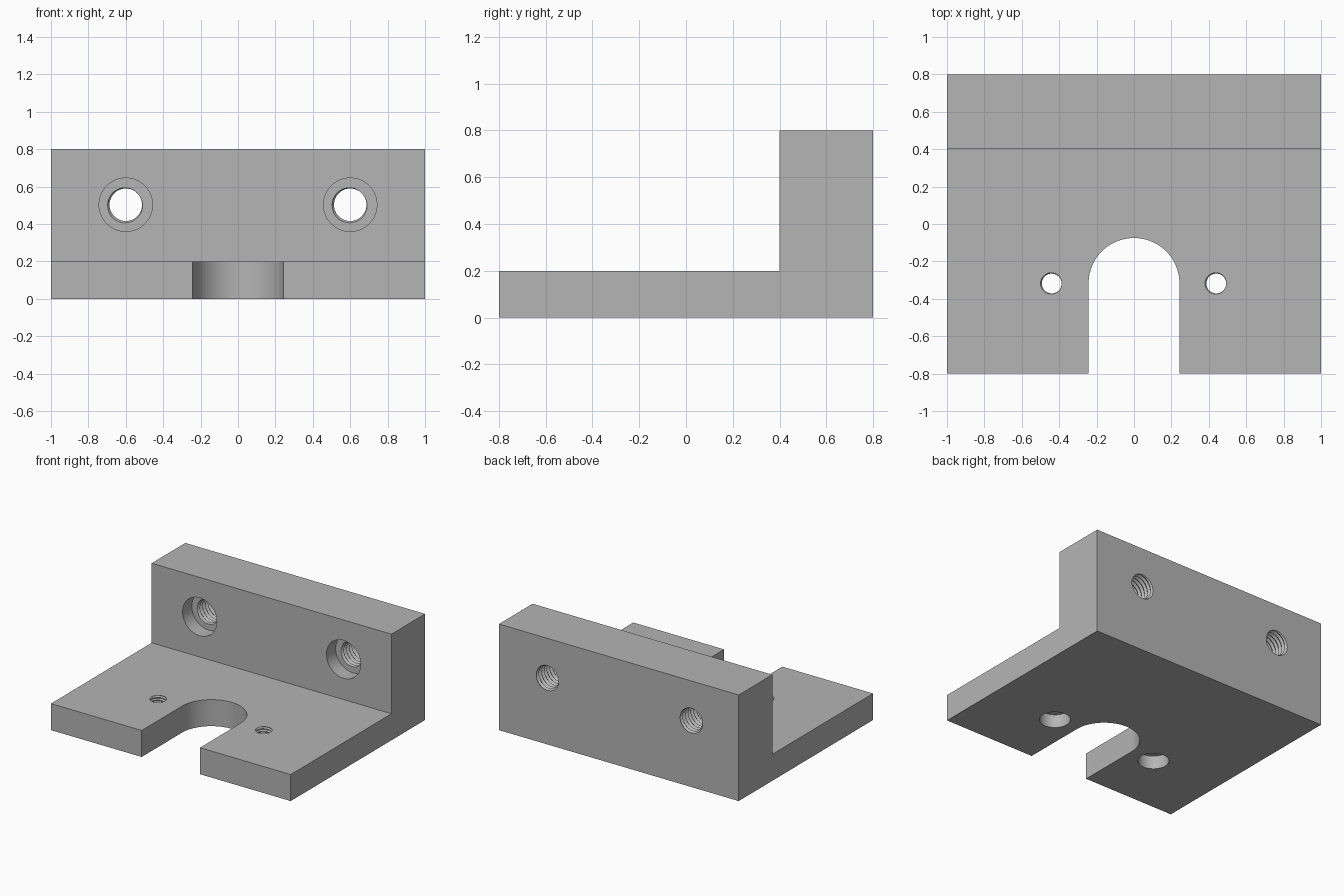
import bpy, bmesh, math
from mathutils import Matrix, Vector

if "Cube" in bpy.data.objects:
    bpy.data.objects.remove(bpy.data.objects["Cube"])

SEG = 40
steel = bpy.data.materials.new("plain grey")
steel.diffuse_color = (0.46, 0.46, 0.46, 1)
steel.use_nodes = True
steel.node_tree.nodes["Principled BSDF"].inputs["Base Color"].default_value = steel.diffuse_color


def make_object(name, bm):
    bmesh.ops.recalc_face_normals(bm, faces=bm.faces)
    mesh = bpy.data.meshes.new(name)
    bm.to_mesh(mesh)
    bm.free()
    ob = bpy.data.objects.new(name, mesh)
    bpy.context.collection.objects.link(ob)
    mesh.materials.append(steel)
    return ob


def prism(name, points, offset):
    """Extrude a closed outline along an offset."""
    bm = bmesh.new()
    face = bm.faces.new([bm.verts.new(p) for p in points])
    new = bmesh.ops.extrude_face_region(bm, geom=[face])["geom"]
    bmesh.ops.translate(bm, vec=offset,
                        verts=[v for v in new if isinstance(v, bmesh.types.BMVert)])
    return make_object(name, bm)


def bore(name, radius, length, matrix):
    """Plain round cutter running along local z from 0 to length."""
    bm = bmesh.new()
    bmesh.ops.create_cone(bm, cap_ends=True, segments=SEG, radius1=radius,
                          radius2=radius, depth=length)
    bmesh.ops.translate(bm, verts=bm.verts, vec=(0, 0, length / 2))
    bm.transform(matrix)
    return make_object(name, bm)


def thread(name, minor, major, pitch, length, matrix):
    """Helical V-thread cutter along local z."""
    bm = bmesh.new()
    rows = 2 * math.ceil(length / pitch) + 1
    grid = []
    for k in range(rows):
        r = major if k % 2 else minor
        row = []
        for j in range(SEG):
            a = math.tau * j / SEG
            z = (k / 2 + j / SEG) * pitch
            row.append(bm.verts.new((r * math.cos(a), r * math.sin(a), z)))
        grid.append(row)

    def at(k, j):
        return grid[k][j] if j < SEG else grid[k + 2][0]

    for k in range(rows - 1):
        for j in range(SEG if k <= rows - 4 else SEG - 1):
            bm.faces.new((at(k, j), at(k, j + 1), at(k + 1, j + 1), at(k + 1, j)))
    # Close both ends with fans
    for ring in (grid[0] + [grid[2][0], grid[1][0]],
                 grid[-1] + [grid[-2][-1], grid[-3][-1]]):
        z = sum(v.co.z for v in ring) / len(ring)
        hub = bm.verts.new((0, 0, z))
        for a, b in zip(ring, ring[1:] + ring[:1]):
            bm.faces.new((a, b, hub))
    bm.transform(matrix)
    return make_object(name, bm)


# L-shaped bracket body
profile = [(-0.8, 0), (0.8, 0), (0.8, 0.8), (0.4, 0.8), (0.4, 0.2), (-0.8, 0.2)]
bracket = prism("bracket", [(-1, y, z) for y, z in profile], Vector((2, 0, 0)))

# Round-ended slot in the base
R, CY = 0.243, -0.318
arc = [(R * math.cos(math.pi * i / SEG), CY + R * math.sin(math.pi * i / SEG), -0.1)
       for i in range(SEG + 1)]
cutters = [prism("slot_cutter", arc + [(-R, -1, -0.1), (R, -1, -0.1)],
                 Vector((0, 0, 0.4)))]

# Counterbored, threaded holes in the wall and the base
to_back = Matrix.Rotation(-math.pi / 2, 4, 'X')
for side in (-1, 1):
    wall = Matrix.Translation((side * 0.6, 0.3, 0.503)) @ to_back
    cutters.append(bore("wall_counterbore_cutter", 0.143, 0.21, wall))
    wall_thread = Matrix.Translation((side * 0.6, 0.45, 0.503)) @ to_back
    cutters.append(thread("wall_thread_cutter", 0.087, 0.1, 0.032, 0.46, wall_thread))
    base = Matrix.Translation((side * 0.44, CY, -0.1))
    cutters.append(bore("base_counterbore_cutter", 0.106, 0.2, base))
    base_thread = Matrix.Translation((side * 0.44, CY, 0.04))
    cutters.append(thread("base_thread_cutter", 0.053, 0.061, 0.02, 0.24, base_thread))

bpy.context.view_layer.objects.active = bracket
bracket.select_set(True)
for cutter in cutters:
    cutter.hide_render = True
    mod = bracket.modifiers.new(cutter.name, 'BOOLEAN')
    mod.operation = 'DIFFERENCE'
    mod.solver = 'EXACT'
    mod.object = cutter
    bpy.ops.object.modifier_apply(modifier=mod.name)
    bpy.data.objects.remove(cutter)

bpy.ops.object.shade_smooth_by_angle(angle=math.radians(30))
